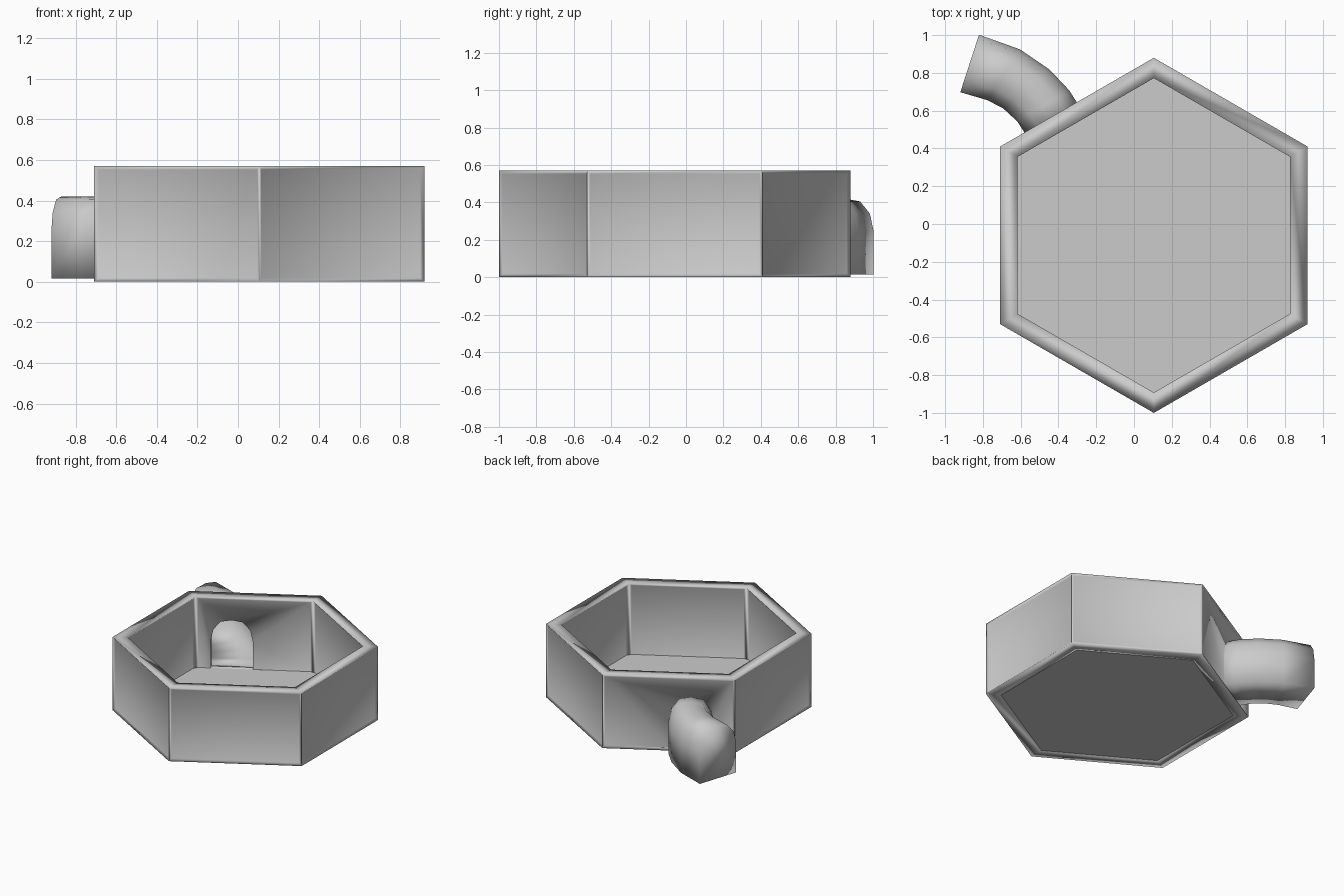
import bpy, bmesh
from math import cos, sin, radians, pi
from mathutils import Vector

if "Cube" in bpy.data.objects:
    bpy.data.objects.remove(bpy.data.objects["Cube"], do_unlink=True)

GREY = (0.6, 0.6, 0.6, 1)
stone = bpy.data.materials.new("plain grey")
stone.use_nodes = True
stone.diffuse_color = GREY
stone.node_tree.nodes["Principled BSDF"].inputs["Base Color"].default_value = GREY

CENTRE = Vector((0.105, -0.06))
OUTER, INNER, HEIGHT, FLOOR = 0.94, 0.832, 0.57, 0.015


def make_object(name, bm, smooth=True):
    bmesh.ops.recalc_face_normals(bm, faces=bm.faces)
    for f in bm.faces:
        f.smooth = smooth
    mesh = bpy.data.meshes.new(name)
    bm.to_mesh(mesh)
    bm.free()
    mesh.materials.append(stone)
    obj = bpy.data.objects.new(name, mesh)
    bpy.context.collection.objects.link(obj)
    return obj


def hexagon(bm, radius, z):
    """Loop of six vertices with a corner pointing to the back."""
    angles = [pi / 2 + i * pi / 3 for i in range(6)]
    return [bm.verts.new((CENTRE.x + radius * cos(a), CENTRE.y + radius * sin(a), z)) for a in angles]


def bridge(bm, a, b):
    n = len(a)
    return [bm.faces.new((a[i], a[(i + 1) % n], b[(i + 1) % n], b[i])) for i in range(n)]


def apply_modifiers(obj):
    bpy.context.view_layer.objects.active = obj
    for m in list(obj.modifiers):
        bpy.ops.object.modifier_apply(modifier=m.name)


# Arched passage cross-section: (sideways, up), mirrored about the middle
half = [(0.16, FLOOR), (0.16, 0.25), (0.14, 0.34), (0.085, 0.405)]
ARCH = half + [(0, 0.42)] + [(-x, z) for x, z in reversed(half)]


def passage(stations, scale=1.0, cap_start=False):
    """Loft the arch through stations of (x, y, heading in degrees)."""
    bm = bmesh.new()
    rings = []
    for x, y, heading in stations:
        side = Vector((sin(radians(heading)), -cos(radians(heading))))
        rings.append([bm.verts.new((x + side.x * s * scale, y + side.y * s * scale,
                                    FLOOR + (z - FLOOR) * scale)) for s, z in ARCH])
    for a, b in zip(rings, rings[1:]):
        bridge(bm, a, b)
    bm.faces.new(rings[-1])
    if cap_start:
        bm.faces.new(rings[0])
    return bm


# Hexagonal wall ring with slightly recessed panels inside and out
bm = bmesh.new()
loops = [hexagon(bm, r, z) for r, z in
         ((OUTER, 0), (OUTER, HEIGHT), (INNER, HEIGHT), (INNER, 0))]
sides = [bridge(bm, loops[i], loops[(i + 1) % 4]) for i in range(4)]
bmesh.ops.recalc_face_normals(bm, faces=bm.faces)
bmesh.ops.inset_individual(bm, faces=sides[0] + sides[2], thickness=0.025, depth=-0.012)
wall = make_object("hexagon_wall", bm)

# Doorway cut through the back wall
door = Vector((-0.44, 0.565))
heading = 120
out = Vector((cos(radians(heading)), sin(radians(heading))))
start, end = door - out * 0.2, door + out * 0.05
cutter = make_object("doorway_cutter", passage([(*start, heading), (*end, heading)], 0.93, True))
cutter.hide_render = True
cut = wall.modifiers.new("doorway", "BOOLEAN")
cut.operation = "DIFFERENCE"
cut.solver = "EXACT"
cut.object = cutter
apply_modifiers(wall)
bpy.data.objects.remove(cutter, do_unlink=True)

# Floor slab
bm = bmesh.new()
low, high = hexagon(bm, 0.9, 0.002), hexagon(bm, 0.9, FLOOR)
bridge(bm, low, high)
bm.faces.new(low)
bm.faces.new(high)
make_object("floor", bm, smooth=False)

# Curved tunnel with a closed far end
inside = door - out * 0.05
tunnel = make_object("curved_tunnel", passage([
    (*inside, heading), (-0.48, 0.625, 121), (-0.57, 0.715, 130),
    (-0.69, 0.79, 147), (-0.87, 0.85, 162)]))
shell = tunnel.modifiers.new("thickness", "SOLIDIFY")
shell.thickness = 0.01
shell.offset = -1
apply_modifiers(tunnel)
